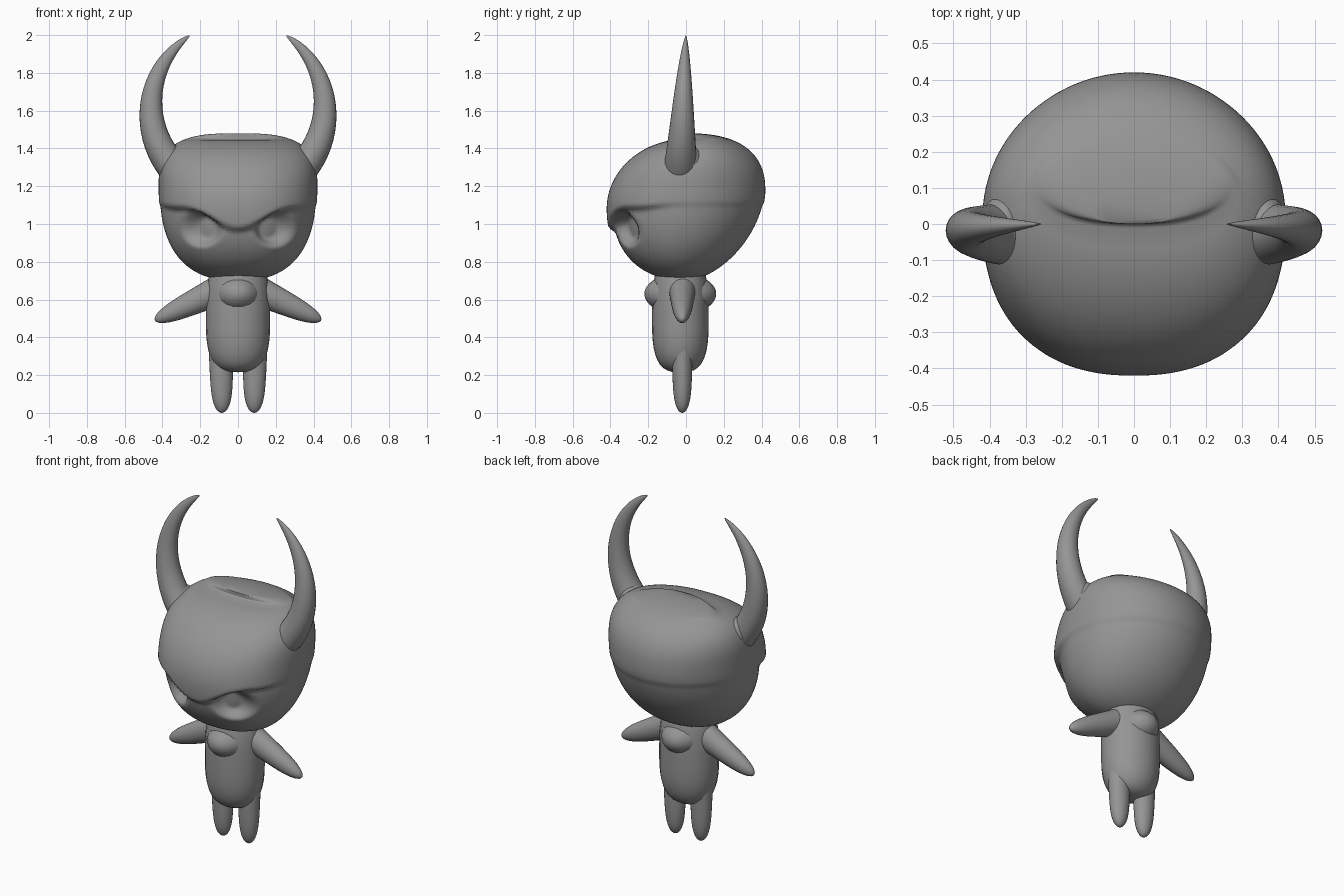
import bpy, bmesh, math
from mathutils import Vector

cube = bpy.data.objects.get("Cube")
if cube:
    bpy.data.objects.remove(cube, do_unlink=True)

colour = (0.3, 0.3, 0.3, 1)
grey = bpy.data.materials.new("plain grey")
grey.use_nodes = True
grey.diffuse_color = colour
grey.node_tree.nodes["Principled BSDF"].inputs["Base Color"].default_value = colour


def smooth(value):
    value = max(0, min(1, value))
    return value * value * (3 - 2 * value)


def mix(start, end, amount):
    return start + (end - start) * amount


def turn(count):
    """Angles spread evenly around a circle."""
    return [math.tau * index / count for index in range(count)]


def spread(start, end, count):
    """Values from start to end, crowded near both ends for rounded caps."""
    return [mix(start, end, (1 - math.cos(math.pi * index / count)) / 2) for index in range(count + 1)]


def bulge(offset, power):
    """Superellipse: full width at no offset, nothing at an offset of one."""
    return (1 - min(1, abs(offset)) ** power) ** (1 / power)


def loft(name, rings):
    """Skin a stack of equal rings, closing both ends."""
    bm = bmesh.new()
    loops = [[bm.verts.new(point) for point in ring] for ring in rings]
    for low, high in zip(loops, loops[1:]):
        for index in range(len(low)):
            bm.faces.new((low[index - 1], low[index], high[index], high[index - 1]))
    bm.faces.new(loops[0])
    bm.faces.new(loops[-1])
    bmesh.ops.remove_doubles(bm, verts=bm.verts, dist=0.0001)
    bmesh.ops.recalc_face_normals(bm, faces=bm.faces)
    for face in bm.faces:
        face.smooth = True
    mesh = bpy.data.meshes.new(name)
    bm.to_mesh(mesh)
    bm.free()
    mesh.materials.append(grey)
    bpy.context.collection.objects.link(bpy.data.objects.new(name, mesh))


def oval_ring(centre, across, depth):
    """Ring spanned by the across vector and a depth along y."""
    return [centre + across * math.cos(angle) + Vector((0, depth * math.sin(angle), 0))
            for angle in turn(24)]


def blob(name, centre, width, depth, rise, drop, power):
    """Rounded body whose upper and lower halves may differ in height."""
    rings = []
    for height in spread(-drop, rise, 24):
        size = bulge(height / (rise if height > 0 else drop), power)
        rings.append(oval_ring(Vector(centre) + Vector((0, 0, height)),
                               Vector((width * size, 0, 0)), depth * size))
    loft(name, rings)


def limb(name, start, end, thick, thin, flatness):
    """Tapered limb with a rounded tip."""
    start, end = Vector(start), Vector(end)
    along = (end - start).normalized()
    across = Vector((along.z, 0, -along.x))
    rings = []
    for amount in spread(0, 1, 20):
        radius = mix(thick, thin, amount) * math.sqrt(1 - amount ** 6)
        rings.append(oval_ring(start.lerp(end, amount), across * radius, radius * flatness))
    loft(name, rings)


def horn(name, side):
    """Circular arc that sweeps out and back in, tapering to a point."""
    rings = []
    for amount in spread(0, 1, 30):
        angle = mix(-0.75, 0.97, amount)
        outward = Vector((side * math.cos(angle), 0, math.sin(angle)))
        centre = outward * 0.47 + Vector((-0.01 * side, mix(-0.03, 0, amount), 1.61))
        taper = 1 - amount
        rings.append(oval_ring(centre, outward * 0.085 * taper ** 0.6, 0.09 * taper ** 0.8))
    loft(name, rings)


def head_reach(z, peak, rise, drop, upper, lower):
    """Outline of the head in one direction at height z."""
    if z > peak:
        return 0.42 * bulge((z - peak) / rise, upper)
    return 0.42 * bulge((peak - z) / drop, lower)


def head_ring(z):
    half = head_reach(z, 1.2, 0.28, 0.5, 3, 2.5)
    front = -head_reach(z, 1.08, 0.37, 0.38, 2, 2.2)
    back = head_reach(z, 1.17, 0.31, 0.47, 2.5, 1.7)
    middle, depth = (front + back) / 2, (back - front) / 2
    ring = []
    for angle in turn(120):
        side, facing = math.cos(angle), -math.sin(angle)
        power = 0.87 if facing > 0 else 1
        x = half * math.copysign(abs(side) ** power, side)
        y = -depth * math.copysign(abs(facing) ** power, facing)
        # hood edge dips between the eyes, with the face set back below it
        front_side = smooth(facing * 1.6)
        dip = mix(0.135, 0.02, smooth(abs(x) / 0.3))
        below = smooth((1.12 - front_side * dip - z) / 0.035)
        inset = mix(0.015, 0.08, front_side)
        # eye sockets, cut off by the hood
        if facing > 0:
            reach = math.hypot((abs(x) - 0.21) / 0.13, (z - 0.98) / 0.11)
            inset += 0.17 * smooth((1 - reach) * 1.8)
        scale = 1 - below * inset
        ring.append((x * scale, middle + y * scale, z))
    return ring


# Head with hood, brow and eye sockets
loft("head", [head_ring(z) for z in spread(0.705, 1.478, 90)])

# Torso, and the collar that swells at chest and back
blob("torso", (0, -0.03, 0.5), 0.17, 0.15, 0.35, 0.285, 3)
blob("collar", (0, -0.03, 0.63), 0.13, 0.19, 0.11, 0.11, 2)

# Paired horns, arms and legs
for side, label in ((1, "left"), (-1, "right")):
    horn(label + "_horn", side)
    blob(label + "_horn_socket", (side * 0.36, -0.01, 1.33), 0.065, 0.095, 0.1, 0.1, 2)
    limb(label + "_arm", (side * 0.1, -0.02, 0.65), (side * 0.44, -0.02, 0.49), 0.08, 0.045, 0.9)
    limb(label + "_leg", (side * 0.09, -0.02, 0.36), (side * 0.085, -0.02, 0), 0.066, 0.055, 0.85)
